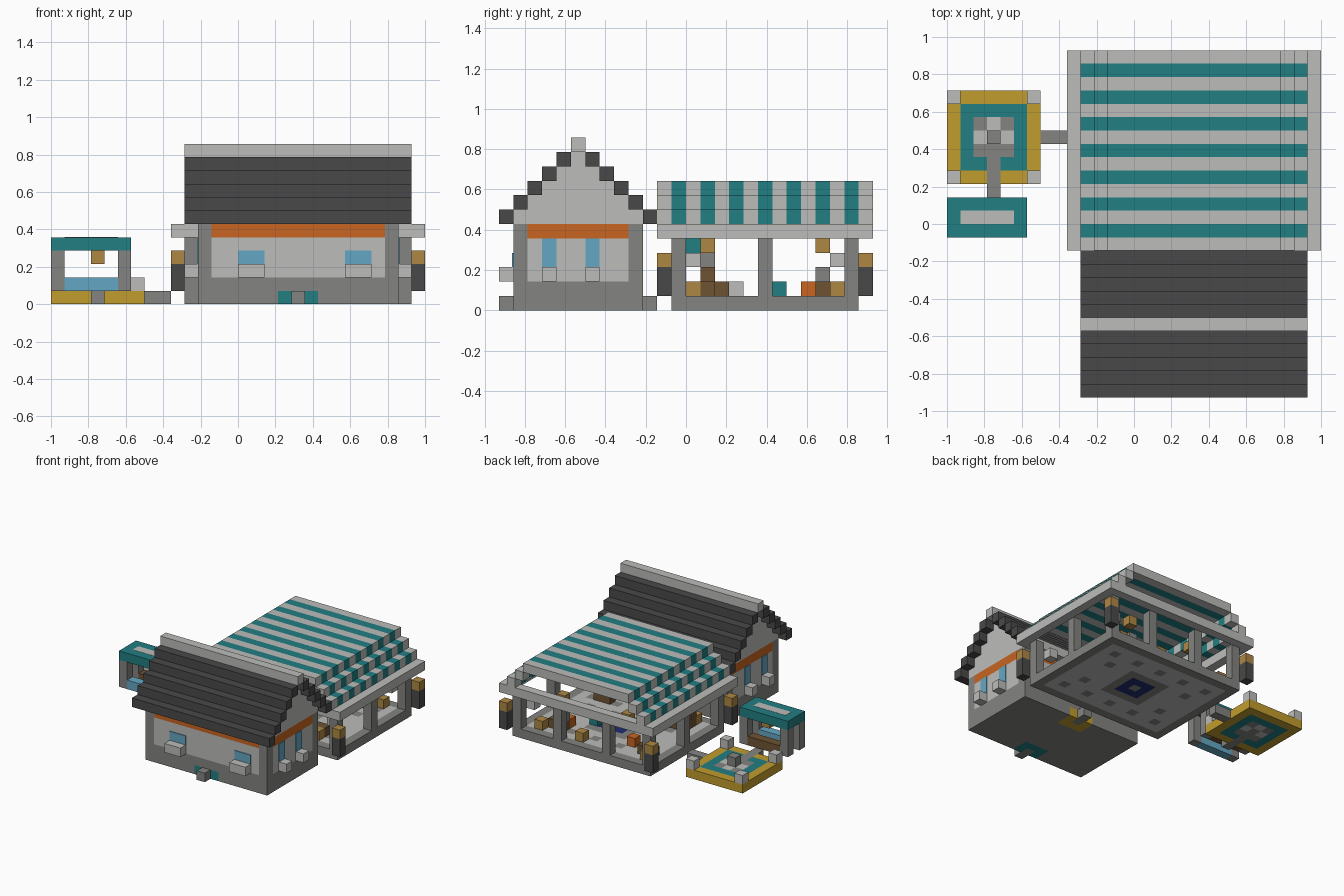
import bpy
import bmesh
from mathutils import Matrix, Vector

cube = bpy.data.objects.get("Cube")
if cube:
    bpy.data.objects.remove(cube, do_unlink=True)

U = 1 / 14                      # edge of one block
ORIGIN = Vector((-14, -13, 0))  # block grid corner


def linear(c):
    c /= 255
    return c / 12.92 if c <= 0.04045 else ((c + 0.055) / 1.055) ** 2.4


def material(name, *rgb):
    m = bpy.data.materials.new(name)
    col = [linear(c) for c in rgb] + [1]
    m.diffuse_color = col
    m.use_nodes = True
    m.node_tree.nodes["Principled BSDF"].inputs["Base Color"].default_value = col
    return m


light = material("light stone", 188, 188, 186)
grey = material("grey stone", 131, 131, 129)
dark = material("dark slate", 73, 73, 73)
teal = material("teal", 33, 126, 130)
yellow = material("yellow", 193, 156, 46)
orange = material("orange", 200, 101, 33)
blue = material("window blue", 100, 167, 195)
tan = material("lantern tan", 174, 135, 68)
brown = material("brown wood", 109, 83, 51)
navy = material("navy", 32, 45, 112)


def finish(name, bm, mats):
    me = bpy.data.meshes.new(name)
    bm.to_mesh(me)
    bm.free()
    for m in mats:
        me.materials.append(m)
    ob = bpy.data.objects.new(name, me)
    bpy.context.collection.objects.link(ob)
    return ob


def add_box(bm, lo, hi):
    lo, hi = (Vector(lo) + ORIGIN) * U, (Vector(hi) + ORIGIN) * U
    mat = Matrix.Translation((lo + hi) / 2) @ Matrix.Diagonal((*(hi - lo), 1))
    return bmesh.ops.create_cube(bm, size=1, matrix=mat)["verts"]


def boxes(name, mat, *parts):
    """One object from boxes given as (low corner, size) in blocks."""
    bm = bmesh.new()
    for lo, size in parts:
        add_box(bm, lo, Vector(lo) + Vector(size))
    return finish(name, bm, [mat])


def tiled_slab(name, x0, y0, nx, ny, rule):
    """Slab one block thick whose tiles are coloured by a rule."""
    bm = bmesh.new()
    mats = []
    for i in range(nx):
        for j in range(ny):
            m = rule(i, j)
            if m not in mats:
                mats.append(m)
            verts = add_box(bm, (x0 + i, y0 + j, 0), (x0 + i + 1, y0 + j + 1, 1))
            for f in {f for v in verts for f in v.link_faces}:
                f.material_index = mats.index(m)
                f.normal_update()
                a, b = i + round(f.normal.x), j + round(f.normal.y)
                if (a, b) != (i, j) and 0 <= a < nx and 0 <= b < ny:
                    bm.faces.remove(f)
    bmesh.ops.remove_doubles(bm, verts=bm.verts, dist=0.0001)
    return finish(name, bm, mats)


ONE = (1, 1, 1)


# House floor with two small mats
def house_tile(i, j):
    if 6 <= i <= 8:
        if j < 2 and (i, j) != (7, 0):
            return teal
        if j > 6 and (i, j) != (7, 8):
            return yellow
    return grey


tiled_slab("house_floor", 11, 1, 15, 9, house_tile)
boxes("house_steps", grey, ((18, 0, 0), ONE), ((18, 10, 0), ONE))

# House walls
for z, h, label, mat in ((1, 1, "base", grey), (2, 3, "panel", light), (5, 1, "band", orange)):
    boxes("house_wall_" + label, mat,
          *[((12, y, z), (13, 1, h)) for y in (1, 9)],
          *[((x, 2, z), (1, 7, h)) for x in (11, 25)])
boxes("house_corner_posts", grey,
      *[((x, y, 1), (1, 1, 5)) for x in (11, 25) for y in (1, 9)])

# Windows and sills
T = 0.08
boxes("house_windows", blue,
      *[((x, 1 - T, 3), (2, T, 1)) for x in (14, 22)],
      *[((x, y, 3), (T, 1, 2)) for x in (11 - T, 26) for y in (3, 6)])
boxes("window_sills", light,
      *[((x, 0, 2), (2, 1, 1)) for x in (14, 22)],
      *[((x, y, 2), ONE) for x in (10, 26) for y in (3, 6)])

# Stepped house roof, ridge and gables
boxes("house_roof", dark,
      *[((10, y, 6 + s), (17, 1, 1)) for s in range(5) for y in (s, 10 - s)])
boxes("roof_ridge", light, ((10, 5, 11), (17, 1, 1)))
boxes("house_gables", light,
      *[((x, 1 + s, 6 + s), (1, 9 - 2 * s, 1)) for s in range(5) for x in (11, 25)])


# Pavilion floor with a medallion in the middle
def pavilion_tile(i, j):
    a, b = abs(i - 8), abs(j - 6)
    if a == 8 or b == 6:
        return grey
    if max(a, b) <= 2:
        return navy if max(a, b) == 1 else grey
    return grey if (a, b) in ((5, 2), (3, 4), (6, 4), (0, 4)) else light


tiled_slab("pavilion_floor", 10, 12, 17, 13, pavilion_tile)

# Pavilion posts and eaves frame
boxes("pavilion_posts", grey,
      *[((x, y, 1), (1, 1, 4)) for x in (10, 15, 21, 26) for y in (12, 24)],
      *[((x, 18, 1), (1, 1, 4)) for x in (10, 26)])
boxes("pavilion_eaves", light,
      *[((9, y, 5), (19, 1, 1)) for y in (11, 25)],
      *[((x, 12, 5), (1, 13, 1)) for x in (9, 27)])

# Striped stepped awning
for label, mat, start in (("light", light, 11), ("teal", teal, 12)):
    boxes("awning_stripes_" + label, mat,
          *[p for y in range(start, 26, 2) for p in (
              ((10, y, 6), ONE), ((26, y, 6), ONE),
              ((11, y, 7), ONE), ((25, y, 7), ONE),
              ((12, y, 8), (13, 1, 1)))])

# Corner lamps
corners = [(x, y) for x in (9, 27) for y in (11, 25)]
boxes("lamp_stands", dark, *[((x, y, 1), (1, 1, 2)) for x, y in corners])
boxes("lamp_heads", tan, *[((x, y, 3), ONE) for x, y in corners])

# Pavilion furniture
boxes("hanging_lanterns", tan, *[((x, y, 4), ONE) for x in (14, 22) for y in (14, 22)])
boxes("wooden_benches", brown,
      ((12, 14, 1), (2, 2, 1)), ((12, 14, 2), ONE),
      ((22, 14, 1), (2, 1, 1)), ((11, 22, 1), (2, 1, 1)), ((22, 22, 1), (2, 1, 1)))
boxes("stools", tan, ((12, 13, 1), ONE), ((23, 13, 1), ONE),
      ((11, 23, 1), ONE), ((19, 23, 1), ONE), ((24, 23, 1), ONE))
boxes("orange_crates", orange, ((14, 21, 1), ONE), ((22, 21, 1), ONE))
boxes("teal_cushion", teal, ((20, 19, 1), ONE))
boxes("stone_jar", grey, ((22, 22, 2), ONE))
boxes("wall_shelves", light, ((25, 13, 3), ONE), ((25, 23, 3), ONE))


# Fountain terrace
def terrace_tile(i, j):
    a, b = abs(i - 3), abs(j - 3)
    if i == 3 and j < 3:
        return grey
    if max(a, b) == 3:
        return yellow
    if max(a, b) == 2:
        return teal
    return grey if a == b or j == 2 else light


tiled_slab("fountain_terrace", 0, 16, 7, 7, terrace_tile)
boxes("terrace_corner_blocks", light,
      *[((x, y, 1), ONE) for x in (0, 6) for y in (16, 22)])
boxes("fountain_block", grey, ((3, 19, 1), ONE))
boxes("terrace_paths", grey, ((7, 19, 0), (2, 1, 1)), ((3, 15, 0), ONE))

# Market stall
boxes("stall_posts", grey,
      *[((x, y, 1), (1, 1, 3)) for x in (0, 5) for y in (12, 14)])
boxes("stall_canopy", teal, ((0, 12, 4), (6, 3, 1)))
boxes("stall_canopy_panel", light, ((1, 13, 5), (4, 1, T / 4)))
boxes("stall_water_trough", blue, ((1, 12, 1), (4, 1, 1)))
boxes("stall_counter", brown, ((1, 14, 1), (4, 1, 1)))
boxes("stall_lantern", tan, ((3, 13, 3), ONE))
